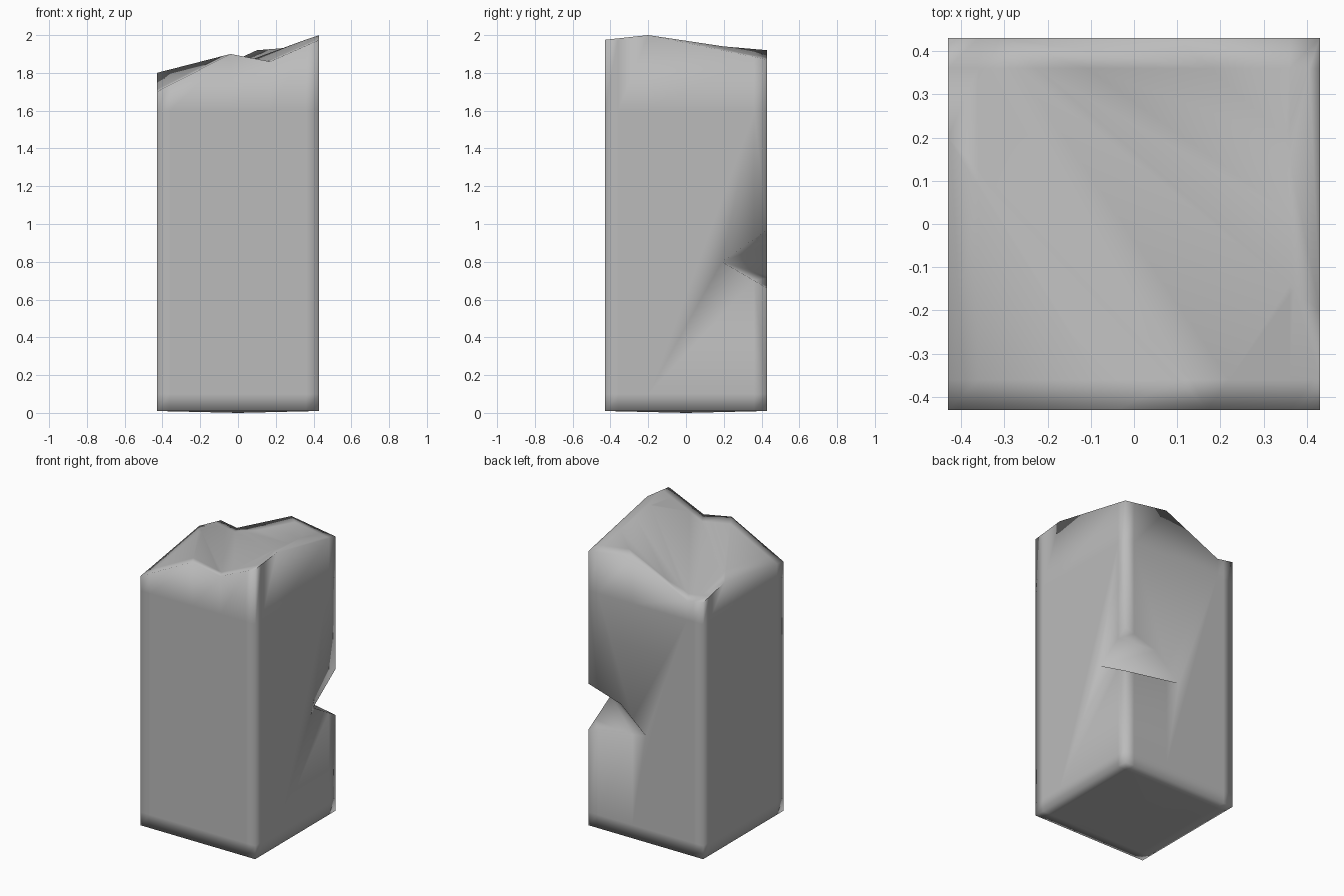
import bpy, bmesh, math
from mathutils import Vector

cube = bpy.data.objects.get("Cube")
if cube:
    bpy.data.objects.remove(cube, do_unlink=True)

H = 0.43  # half width of the square shaft


def make_object(name, bm):
    bmesh.ops.recalc_face_normals(bm, faces=bm.faces[:])
    mesh = bpy.data.meshes.new(name)
    bm.to_mesh(mesh)
    bm.free()
    obj = bpy.data.objects.new(name, mesh)
    bpy.context.collection.objects.link(obj)
    return obj


stone = bpy.data.materials.new("grey_stone")
stone.use_nodes = True
grey = (0.5, 0.5, 0.5, 1)
stone.diffuse_color = grey
stone.node_tree.nodes["Principled BSDF"].inputs["Base Color"].default_value = grey

# Broken rim, counter-clockwise from the front right corner
rim = [(-H, -H, 1.70), (-.04, -H, 1.90), (.17, -H, 1.86), (H, -H, 1.975),
       (H, -.2, 2.0), (H, H, 1.87), (.1, H, 1.92), (-.31, H, 1.73),
       (-H, H, 1.75), (-H, .2, 1.80)]
bm = bmesh.new()
top = [bm.verts.new(p) for p in rim]
base = [bm.verts.new((x, y, 0.01)) for x, y, z in rim]
ridge = [bm.verts.new(p) for p in ((.37, -.15, 1.98), (.35, .2, 1.94))]
under = bm.verts.new((0, 0, 0))
n = len(rim)
for i in range(n):
    j = (i + 1) % n
    bm.faces.new((base[i], base[j], top[j], top[i]))
    bm.faces.new((base[j], base[i], under))

# Fractured top facets
v = top + ridge
for f in ((0, 1, 9), (1, 2, 9), (9, 2, 7), (7, 8, 9), (2, 10, 7), (10, 11, 7),
          (11, 6, 7), (2, 3, 10), (3, 4, 10), (4, 11, 10), (4, 5, 11), (5, 6, 11)):
    bm.faces.new([v[i] for i in f])

# Support loops keep the smooth shading close to the edges
for co, axis in (((-.36, 0, 0), "X"), ((.36, 0, 0), "X"), ((0, -.36, 0), "Y"),
                 ((0, .36, 0), "Y"), ((0, 0, .1), "Z"), ((0, 0, 1.6), "Z")):
    normal = Vector([float(a == axis) for a in "XYZ"])
    bmesh.ops.bisect_plane(bm, geom=bm.verts[:] + bm.edges[:] + bm.faces[:],
                           plane_co=co, plane_no=normal, dist=0.0001)
pillar = make_object("broken_pillar", bm)
pillar.data.materials.append(stone)

# Chipped notch in the back left corner
bm = bmesh.new()
out = 0.5
for p in ((H, .19, .8), (out, .19, .8), (0, H, .73), (0, out, .73),
          (.185, H, .895), (.185, out, .895), (H, H, .66), (out, out, .66),
          (H, H, .97), (out, out, .97)):
    bm.verts.new(p)
bmesh.ops.convex_hull(bm, input=bm.verts[:])
cutter = make_object("notch_cutter", bm)
cutter.data.materials.append(stone)
cutter.hide_render = True

mod = pillar.modifiers.new("notch", "BOOLEAN")
mod.operation = "DIFFERENCE"
mod.solver = "EXACT"
mod.object = cutter
bpy.ops.object.select_all(action="DESELECT")
bpy.context.view_layer.objects.active = pillar
pillar.select_set(True)
bpy.ops.object.modifier_apply(modifier=mod.name)
bpy.data.objects.remove(cutter, do_unlink=True)
bpy.ops.object.shade_smooth_by_angle(angle=math.radians(95))
